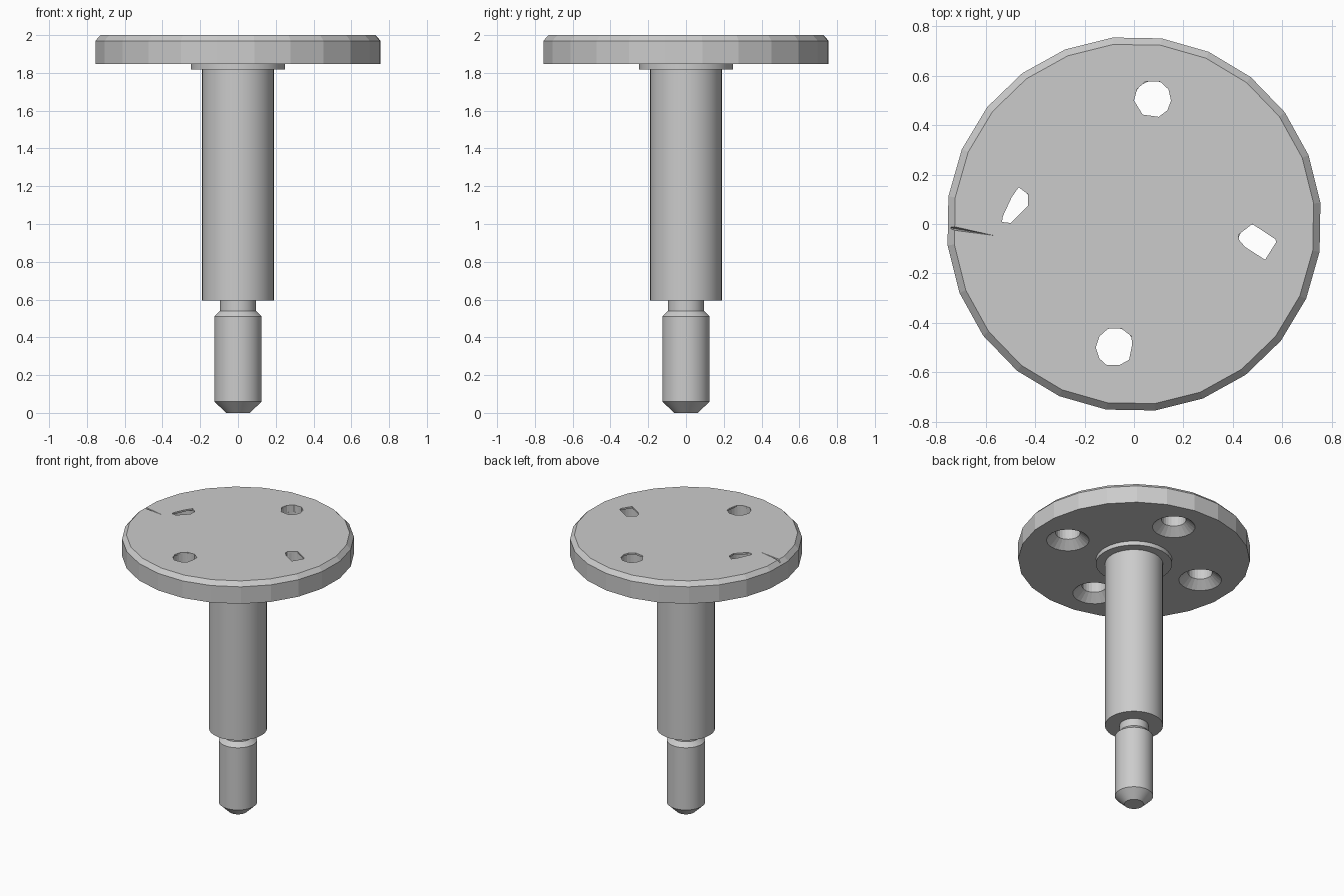
import bpy, bmesh, math
from mathutils import Vector

old = bpy.data.objects.get("Cube")
if old:
    bpy.data.objects.remove(old, do_unlink=True)

# Single plain metal colour
grey = bpy.data.materials.new("light grey metal")
grey.use_nodes = True
COL = (0.6, 0.6, 0.6, 1)
grey.diffuse_color = COL
grey.node_tree.nodes["Principled BSDF"].inputs["Base Color"].default_value = COL


def loft(name, rings):
    """Closed solid through rings that all have the same number of points."""
    bm = bmesh.new()
    loops = [[bm.verts.new(p) for p in ring] for ring in rings]
    n = len(loops[0])
    for a, b in zip(loops, loops[1:]):
        for i in range(n):
            j = (i + 1) % n
            bm.faces.new((a[i], a[j], b[j], b[i]))
    bm.faces.new(loops[0][::-1])
    bm.faces.new(loops[-1])
    bmesh.ops.recalc_face_normals(bm, faces=bm.faces)
    mesh = bpy.data.meshes.new(name)
    bm.to_mesh(mesh)
    bm.free()
    mesh.materials.append(grey)
    obj = bpy.data.objects.new(name, mesh)
    bpy.context.collection.objects.link(obj)
    return obj


def lathe(name, profile, sides, phase=0.0, centre=(0, 0)):
    """Turned solid from (radius, height) pairs."""
    angles = [math.radians(phase) + math.tau * i / sides for i in range(sides)]
    return loft(name, [[(centre[0] + r * math.cos(a), centre[1] + r * math.sin(a), z)
                        for a in angles] for r, z in profile])


def select(obj):
    bpy.ops.object.select_all(action='DESELECT')
    obj.select_set(True)
    bpy.context.view_layer.objects.active = obj


def cut(obj, cutter):
    cutter.hide_render = True
    mod = obj.modifiers.new("cut", 'BOOLEAN')
    mod.operation, mod.solver, mod.object = 'DIFFERENCE', 'EXACT', cutter
    select(obj)
    bpy.ops.object.modifier_apply(modifier=mod.name)
    bpy.data.objects.remove(cutter, do_unlink=True)


# Faceted round plate with a chamfered top edge
plate = lathe("round_plate", [(0.76, 1.847), (0.76, 1.97), (0.732, 2.0)], 24, 6.5)

# Four countersunk holes, each with its own uneven opening in the top face
openings = [
    [(0.422, -0.044), (0.426, -0.065), (0.45, -0.093), (0.531, -0.145),
     (0.576, -0.073), (0.572, -0.061), (0.479, 0.0)],
    [(0.0, 0.5), (0.035, 0.443), (0.1, 0.434), (0.135, 0.46), (0.15, 0.5),
     (0.14, 0.545), (0.105, 0.577), (0.045, 0.577), (0.012, 0.545)],
    [(-0.535, 0.008), (-0.499, 0.004), (-0.43, 0.073), (-0.43, 0.121),
     (-0.467, 0.149), (-0.495, 0.109), (-0.531, 0.032)],
    [(-0.155, -0.5), (-0.14, -0.545), (-0.11, -0.572), (-0.06, -0.572), (-0.02, -0.55),
     (-0.008, -0.49), (-0.01, -0.455), (-0.05, -0.424), (-0.105, -0.424), (-0.14, -0.455)],
]
for k, outline in enumerate(openings):
    a = math.radians(-9 + 90 * k)
    centre = (0.506 * math.cos(a), 0.506 * math.sin(a))
    cut(plate, lathe("sink_cutter", [(0.153, 1.837), (0.14, 1.847), (0.08, 1.9), (0.08, 1.988)],
                     24, 0, centre))
    cut(plate, loft("opening_cutter", [[(x, y, z) for x, y in outline] for z in (1.95, 2.05)]))

# Narrow V groove that fades out from the rim
tip = Vector((-0.57, -0.046, 2.001))
cut(plate, loft("groove_cutter", [
    [(-0.745, -0.004, 2.01), (-0.745, -0.026, 2.01), (-0.74, -0.016, 1.972)],
    [tip + Vector(d) for d in ((0, 0.001, 0.004), (0, -0.001, 0.004), (0, 0, -0.002))]]))

# Main post with the collar under the plate
post = lathe("main_post", [(0.19, 0.594), (0.19, 1.817), ], 48)
collar = lathe("collar", [(0.25, 1.817), (0.25, 1.85)], 48)

# Pin with chamfered ends and the neck joining it to the post
pin = lathe("lower_pin", [(0.063, 0.0), (0.125, 0.06), (0.125, 0.51), (0.095, 0.54)], 48)
neck = lathe("neck", [(0.095, 0.535), (0.095, 0.6)], 48)

for obj in (post, collar, pin, neck):
    select(obj)
    bpy.ops.object.shade_smooth_by_angle(angle=math.radians(30))
